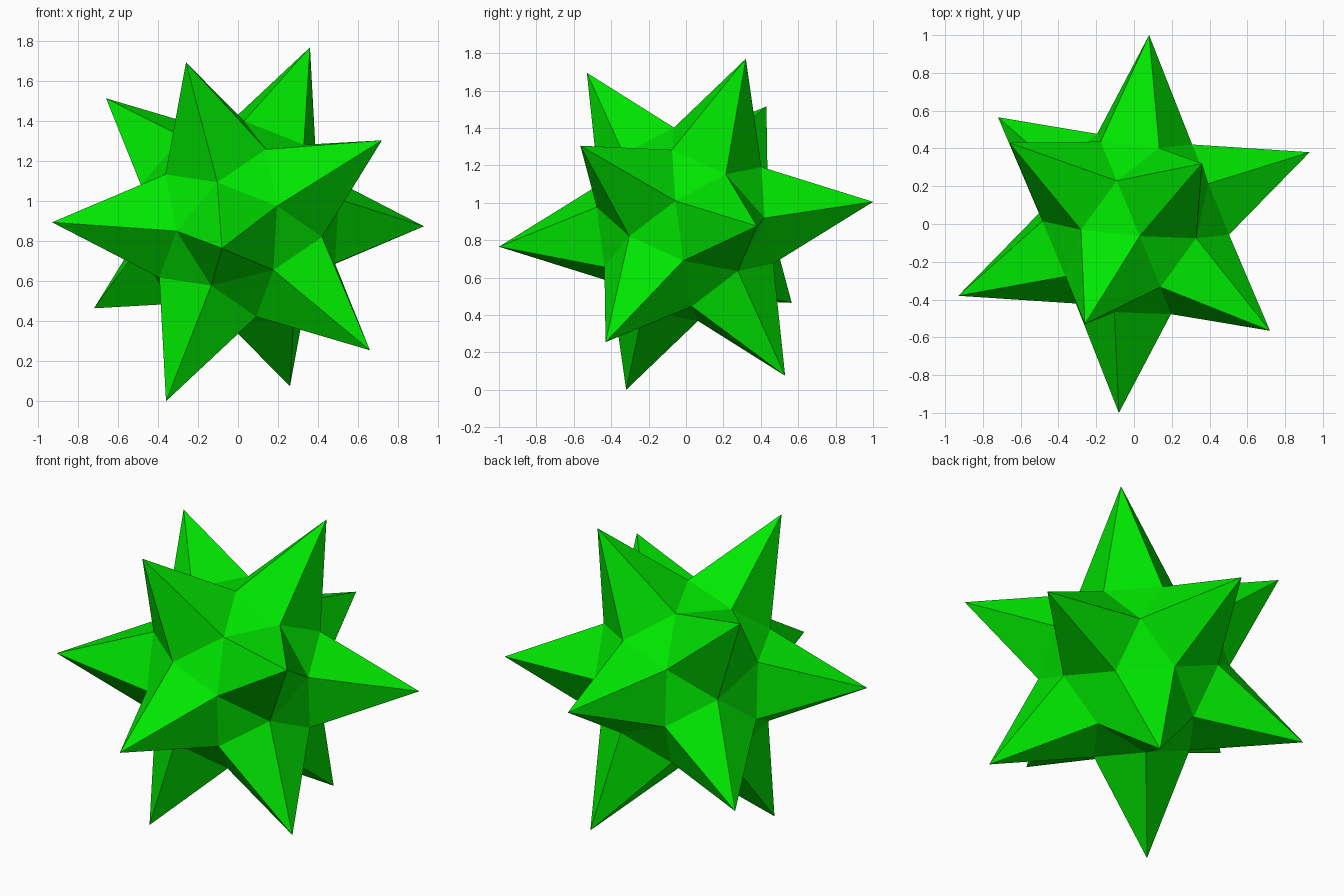
import bpy
import bmesh
from mathutils import Vector

cube = bpy.data.objects.get("Cube")
if cube:
    bpy.data.objects.remove(cube, do_unlink=True)

CENTRE = Vector((0, 0, 0.885))
VALLEY = 0.61   # how far each edge midpoint keeps from the centre

green = bpy.data.materials.new("bright green")
green.use_nodes = True
colour = (0, 0.8, 0, 1)
green.diffuse_color = colour
green.node_tree.nodes["Principled BSDF"].inputs["Base Color"].default_value = colour

# Six spike tips; the other six are opposite them
tips = [Vector(t) for t in (
    (0.08, 1.0, 0.12), (0.36, 0.32, 0.885), (-0.26, -0.53, 0.81),
    (-0.66, 0.43, 0.63), (0.72, -0.565, 0.42), (0.93, 0.38, -0.01))]

# Tilted icosahedron spanning the tips
bm = bmesh.new()
for tip in tips:
    bm.verts.new(tip)
    bm.verts.new(-tip)
bmesh.ops.convex_hull(bm, input=bm.verts[:])

# Split every edge and sink the midpoints to form the valleys between spikes
bmesh.ops.subdivide_edges(bm, edges=bm.edges[:], cuts=1, use_grid_fill=True)
for vert in bm.verts:
    if vert.co.length < 0.93:
        vert.co *= VALLEY
bmesh.ops.recalc_face_normals(bm, faces=bm.faces[:])

mesh = bpy.data.meshes.new("spiked_star")
bm.to_mesh(mesh)
bm.free()
mesh.materials.append(green)
star = bpy.data.objects.new("spiked_star", mesh)
star.location = CENTRE
bpy.context.collection.objects.link(star)
